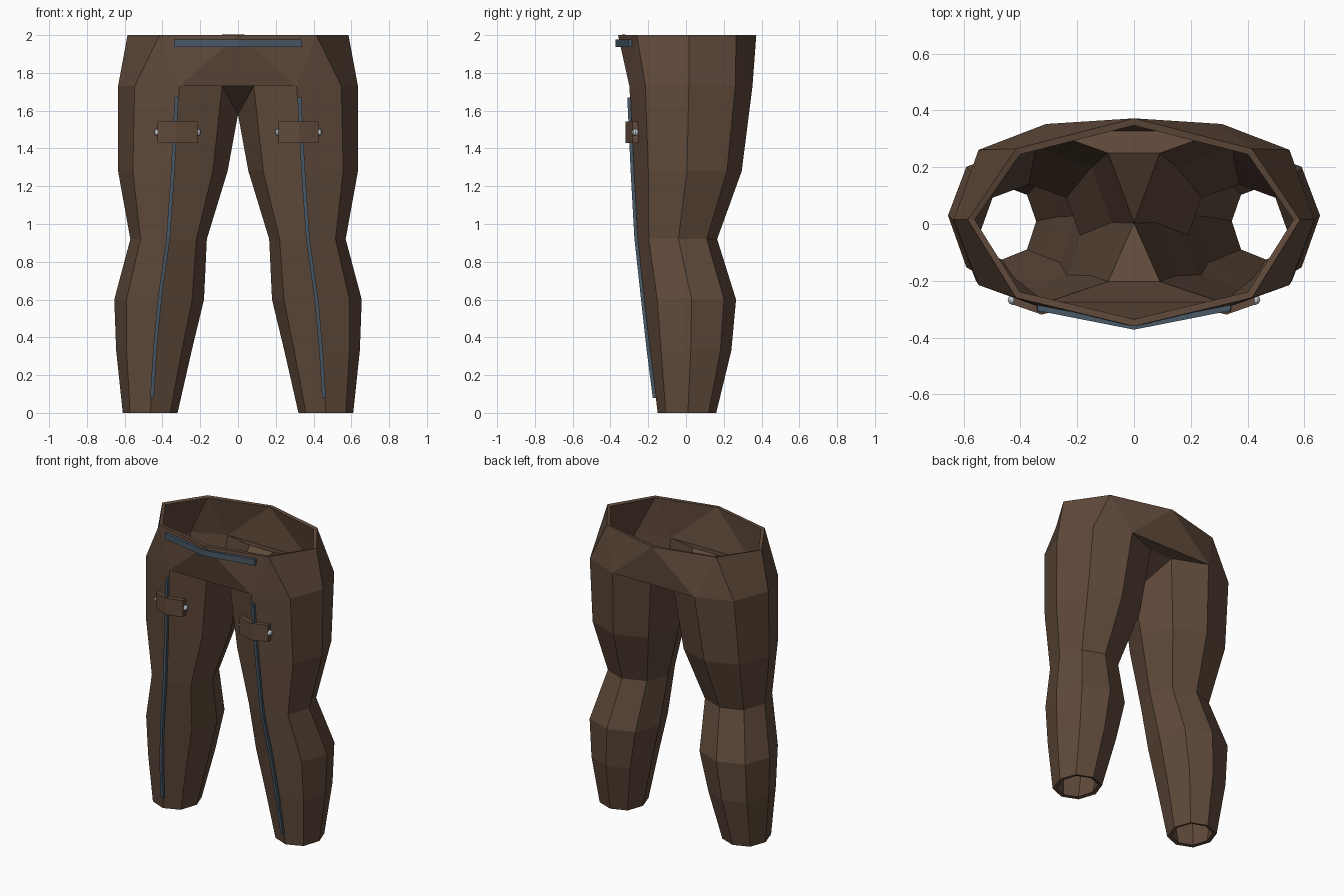
import bpy, bmesh
from mathutils import Vector

if "Cube" in bpy.data.objects:
    bpy.data.objects.remove(bpy.data.objects["Cube"])


def material(name, color):
    m = bpy.data.materials.new(name)
    m.diffuse_color = (*color, 1)
    m.use_nodes = True
    m.node_tree.nodes["Principled BSDF"].inputs["Base Color"].default_value = m.diffuse_color
    return m


LEATHER = material("brown leather", (0.115, 0.068, 0.043))
TRIM = material("blue grey trim", (0.065, 0.10, 0.135))
METAL = material("pale metal", (0.55, 0.6, 0.65))


def finish(bm, name, mat):
    bmesh.ops.recalc_face_normals(bm, faces=bm.faces)
    me = bpy.data.meshes.new(name)
    bm.to_mesh(me)
    bm.free()
    me.materials.append(mat)
    ob = bpy.data.objects.new(name, me)
    bpy.context.collection.objects.link(ob)
    return ob


# Leg cross-sections: z, inner x, outer x, front x, front y, side y, back y
LEVELS = [
    (0.00, 0.32, 0.61, 0.465, -0.15, 0.01, 0.16),
    (0.33, 0.245, 0.645, 0.44, -0.19, 0.025, 0.24),
    (0.60, 0.18, 0.655, 0.415, -0.22, 0.03, 0.265),
    (0.92, 0.165, 0.57, 0.37, -0.255, -0.04, 0.165),
    (1.28, 0.055, 0.635, 0.345, -0.275, 0.005, 0.295),
    (1.73, 0.0, 0.635, 0.31, -0.30, 0.015, 0.352),
]


def ring(level):
    z, xi, xo, xf, yf, ym, yb = level
    k = 0.73
    xod, xid = xf + (xo - xf) * k, xf + (xi - xf) * k
    yfd, ybd = ym + (yf - ym) * k, ym + (yb - ym) * k
    zi = 1.58 if z == 1.73 else z   # inner seam drops to the crotch
    return [(xf, yf, z), (xod, yfd, z), (xo, ym, z), (xod, ybd, z),
            (xf, yb, z), (xid, ybd, z), (xi, ym, zi), (xid, yfd, z)]


# Trousers: two eight-sided legs joined to a faceted hip section
bm = bmesh.new()
wf = bm.verts.new((0, -0.36, 2))
wb = bm.verts.new((0, 0.372, 2))
crotch = bm.verts.new((0, 0.0, 1.58))
tops = []
for s in (1, -1):
    rings = []
    for lev in LEVELS:
        rings.append([crotch if lev[0] == 1.73 and i == 6 else
                      bm.verts.new((s * x, y, z))
                      for i, (x, y, z) in enumerate(ring(lev))])
    for a, b in zip(rings, rings[1:]):
        for i in range(8):
            j = (i + 1) % 8
            bm.faces.new((a[i], a[j], b[j], b[i]))
    t = rings[-1]
    tops.append(t)
    w1, w2, w3 = [bm.verts.new((s * x, y, 2)) for x, y in
                  ((0.415, -0.26), (0.585, 0.015), (0.415, 0.265))]
    for f in ((wf, t[0], w1), (w1, t[0], t[1]), (w1, t[1], t[2], w2),
              (w2, t[2], t[3], w3), (w3, t[3], t[4]), (w3, t[4], wb)):
        bm.faces.new(f)
r, l = tops
for f in ((wf, l[0], r[0]), (wb, r[4], l[4]),
          (r[0], l[0], l[7], r[7]), (r[7], l[7], crotch),
          (r[4], r[5], l[5], l[4]), (r[5], crotch, l[5])):
    bm.faces.new(f)
trousers = finish(bm, "trousers", LEATHER)
sol = trousers.modifiers.new("cloth thickness", 'SOLIDIFY')
sol.thickness = 0.025
sol.offset = -1


def strip(name, pts, half, depth, mat):
    """Bar with a rectangular section following pts; half is a vector."""
    bm = bmesh.new()
    h, d = Vector(half), Vector(depth)
    secs = [[bm.verts.new(Vector(p) + o) for o in (h, -h, d - h, d + h)]
            for p in pts]
    for a, b in zip(secs, secs[1:]):
        for i in range(4):
            j = (i + 1) % 4
            bm.faces.new((a[i], a[j], b[j], b[i]))
    bm.faces.new(secs[0])
    bm.faces.new(secs[-1])
    return finish(bm, name, mat)


# Waist trim
strip("waist_trim", [(-0.34, -0.285, 1.957), (0, -0.352, 1.957),
                     (0.34, -0.285, 1.957)],
      (0, 0, 0.02), (0, -0.02, 0), TRIM)

for s, side in ((1, "left"), (-1, "right")):
    # Long seam down the front of each leg
    path = [(s * 0.325, -0.293, 1.67)]
    path += [(s * v[3], v[4], v[0]) for v in reversed(LEVELS[1:5])]
    path.append((s * 0.455, -0.158, 0.08))
    strip(side + "_leg_seam", path, (0.01, 0, 0), (0, -0.018, 0), TRIM)

    # Bent thigh patch with a stud at each end
    strip(side + "_thigh_patch",
          [(s * 0.215, -0.255, 1.485), (s * 0.325, -0.285, 1.485),
           (s * 0.425, -0.25, 1.485)],
          (0, 0, 0.057), (0, -0.034, 0), LEATHER)
    for n, x in enumerate((0.213, 0.427)):
        bm = bmesh.new()
        bmesh.ops.create_uvsphere(bm, u_segments=8, v_segments=6, radius=0.018)
        bmesh.ops.translate(bm, verts=bm.verts, vec=(s * x, -0.267, 1.485))
        finish(bm, f"{side}_stud_{n + 1}", METAL)
